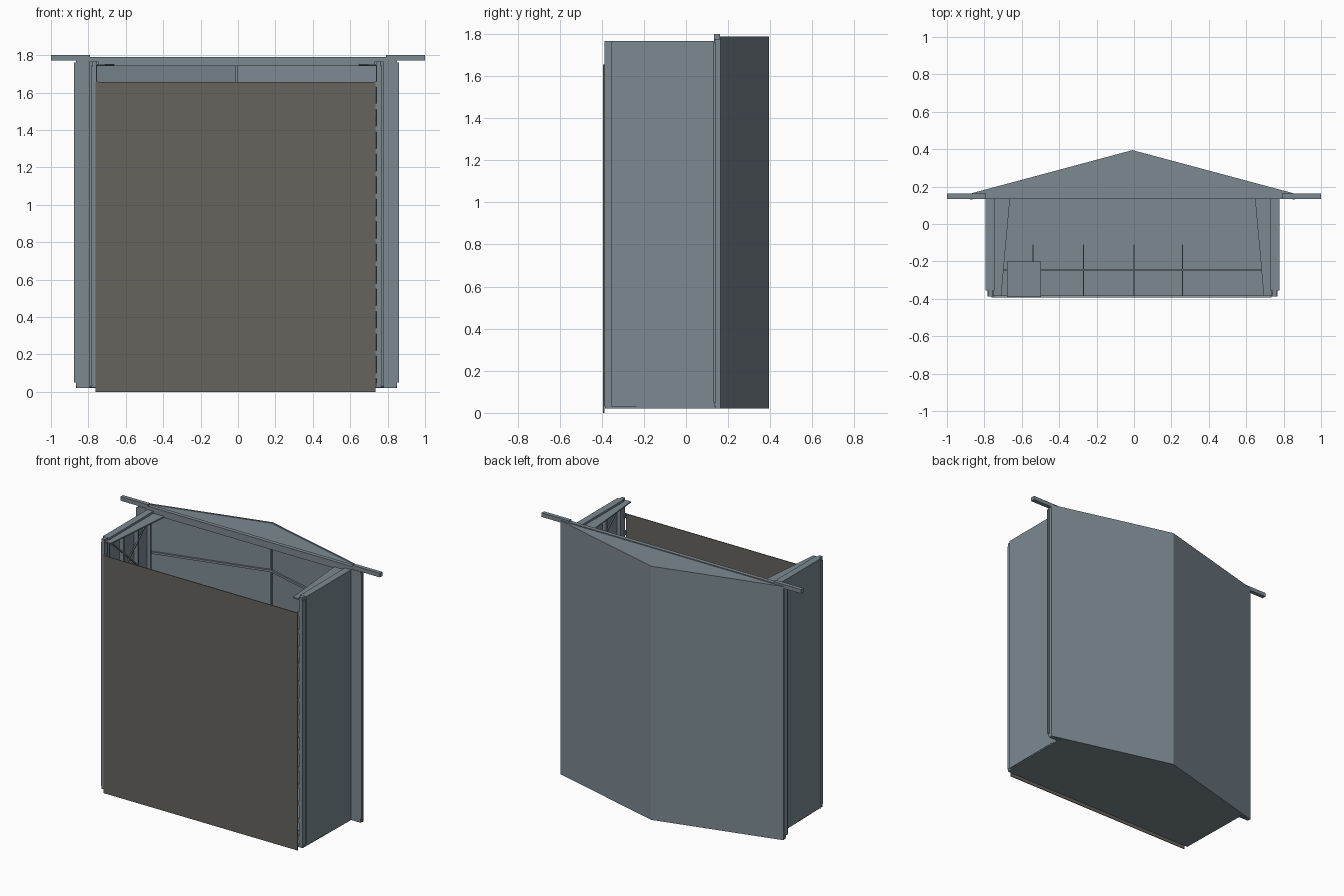
import bpy, bmesh, math
from mathutils import Vector

if "Cube" in bpy.data.objects:
    bpy.data.objects.remove(bpy.data.objects["Cube"])

CX = -0.008  # the body sits slightly left of the top bar


def material(name, rgb):
    m = bpy.data.materials.new(name)
    m.diffuse_color = (*rgb, 1)
    m.use_nodes = True
    m.node_tree.nodes["Principled BSDF"].inputs["Base Color"].default_value = m.diffuse_color
    return m


STEEL = material("blue grey steel", (0.200, 0.248, 0.285))
BROWN = material("brown panel", (0.135, 0.124, 0.110))


def prism(name, outline, z0, z1, mat=STEEL):
    """Extrude a plan outline (x, y) from z0 to z1."""
    bm = bmesh.new()
    face = bm.faces.new([bm.verts.new((x, y, z0)) for x, y in outline])
    ext = bmesh.ops.extrude_face_region(bm, geom=[face])
    top = [g for g in ext["geom"] if isinstance(g, bmesh.types.BMVert)]
    bmesh.ops.translate(bm, verts=top, vec=(0, 0, z1 - z0))
    bmesh.ops.recalc_face_normals(bm, faces=bm.faces)
    me = bpy.data.meshes.new(name)
    bm.to_mesh(me)
    bm.free()
    me.materials.append(mat)
    ob = bpy.data.objects.new(name, me)
    bpy.context.collection.objects.link(ob)
    return ob


def box(name, x0, x1, y0, y1, z0, z1, mat=STEEL):
    return prism(name, [(x0, y0), (x1, y0), (x1, y1), (x0, y1)], z0, z1, mat)


def strut(name, a, b, t):
    """Thin square bar between two points."""
    a, b = Vector(a), Vector(b)
    ob = box(name, -t / 2, t / 2, -t / 2, t / 2, 0, (b - a).length)
    ob.location = a
    ob.rotation_euler = (b - a).to_track_quat('Z', 'Y').to_euler()
    return ob


def both(name, pts, z0, z1):
    """Left and right copies of a plan outline given on the +x side."""
    for side, s in (("left", -1), ("right", 1)):
        prism(side + "_" + name, [(CX + s * x, y) for x, y in pts], z0, z1)


def rect(x0, x1, y0, y1):
    return [(x0, y0), (x1, y0), (x1, y1), (x0, y1)]


def plan(pts):
    return [(CX + x, y) for x, y in pts]


# Front panel
box("front_panel", -0.763, 0.735, -0.393, -0.388, 0, 1.655, BROWN)

# Floor
prism("floor", plan([(-0.775, -0.385), (0.775, -0.385), (0.785, 0.14), (0.855, 0.16),
                     (0, 0.393), (-0.855, 0.16), (-0.785, 0.14)]), 0.022, 0.032)

# Folded back wall and its triangular top
prism("back_wall", plan([(-0.858, 0.155), (0, 0.384), (0.858, 0.155), (0.858, 0.165),
                         (0, 0.395), (-0.858, 0.165)]), 0.02, 1.787)
prism("back_top", plan([(-0.85, 0.16), (0.85, 0.16), (0, 0.39)]), 1.772, 1.784)
strut("back_center_post", (CX, 0.378, 0.03), (CX, 0.378, 1.77), 0.012)
for z in (0.4, 0.93, 1.455):
    for s in (-1, 1):
        strut("back_rail", (CX + s * 0.85, 0.152, z), (CX, 0.379, z), 0.014)

# Long top bar and lintel
box("top_bar", -1, 1, 0.134, 0.162, 1.772, 1.79)
for s in (-1, 1):
    x = sorted((s * 0.79, s * 1.0))
    box("top_bar_end", x[0], x[1], 0.134, 0.162, 1.79, 1.80)
box("lintel", CX - 0.79, CX + 0.79, 0.134, 0.16, 1.742, 1.772)

# Side walls, posts, flanges and tapered caps
both("side_skin", rect(0.775, 0.785, -0.355, 0.135), 0.03, 1.765)
both("front_post", rect(0.748, 0.772, -0.387, -0.355), 0.032, 1.765)
both("front_post_lip", rect(0.765, 0.775, -0.387, -0.35), 0.04, 1.74)
both("side_top_rail", rect(0.738, 0.785, -0.355, 0.135), 1.745, 1.766)
both("side_bottom_rail", rect(0.738, 0.785, -0.355, 0.135), 0.032, 0.05)
both("tapered_cap", [(0.745, -0.385), (0.745, 0.135), (0.655, 0.135), (0.702, -0.385)],
     1.744, 1.752)
both("rear_flange", rect(0.775, 0.856, 0.14, 0.162), 0.02, 1.775)
both("rear_flange_edge", rect(0.855, 0.868, 0.131, 0.142), 0.05, 1.76)
both("rear_flange_front", rect(0.775, 0.858, 0.134, 0.142), 0.03, 1.77)

# Inner studs and cross bracing of the side walls
for y in (-0.34, -0.18, -0.02, 0.12):
    both("stud", rect(0.745, 0.776, y - 0.006, y + 0.006), 0.04, 1.75)
bays = 4
for i in range(bays):
    z0 = 0.05 + i * 1.69 / bays
    z1 = z0 + 1.69 / bays
    for s in (-1, 1):
        x = CX + s * 0.752
        strut("brace", (x, -0.34, z0), (x, 0.12, z1), 0.008)
        strut("brace", (x, -0.34, z1), (x, 0.12, z0), 0.008)

# Small hinge brackets down the front edges
for i in range(14):
    z = 0.07 + i * 0.12
    both("bracket", rect(0.738, 0.75, -0.387, -0.372), z, z + 0.03)

# Low floor dividers and the small inner box
for x in (-0.54, -0.27, 0.0, 0.26):
    box("floor_divider", x - 0.003, x + 0.003, -0.383, -0.11, 0.03, 0.06)
box("floor_crossbar", -0.70, 0.685, -0.248, -0.242, 0.03, 0.06)
box("inner_box", -0.68, -0.498, -0.387, -0.2, 0.185, 0.37)
